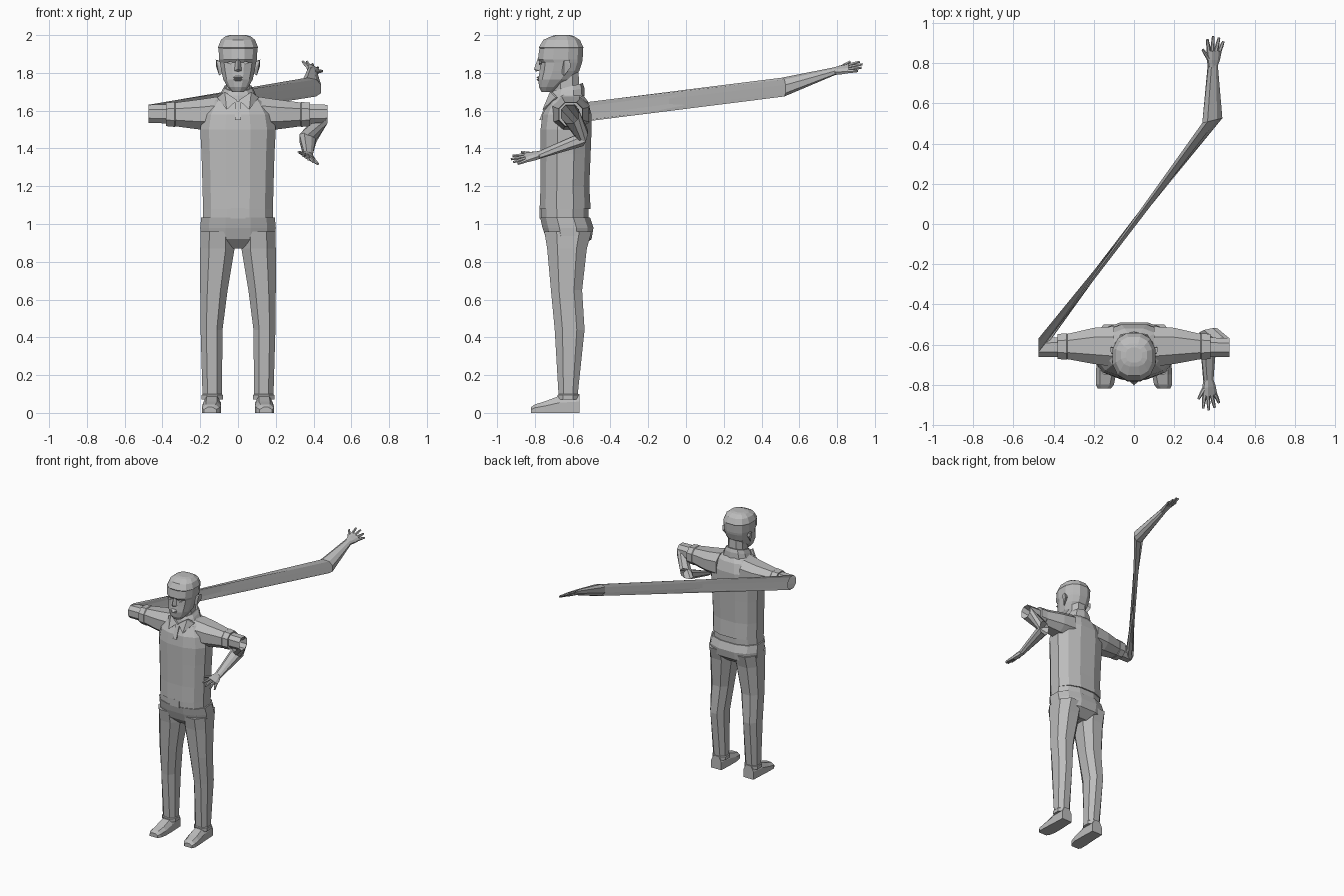
import bpy, bmesh
from math import sin, cos, pi, copysign
from mathutils import Vector as V

old = bpy.data.objects.get("Cube")
if old:
    bpy.data.objects.remove(old, do_unlink=True)

grey = bpy.data.materials.new("plain grey")
grey.use_nodes = True
COLOUR = (0.5, 0.5, 0.5, 1)
grey.diffuse_color = COLOUR
grey.node_tree.nodes["Principled BSDF"].inputs["Base Color"].default_value = COLOUR


def ring(centre, u, v, n=12, power=2.4):
    """Flat-sided rounded cross-section spanned by half-axes u and v."""
    pts = []
    for i in range(n):
        a = 2 * pi * (i + 0.5) / n
        c, s = [copysign(abs(t / cos(pi / n)) ** (2 / power), t) for t in (cos(a), sin(a))]
        pts.append(V(centre) + V(u) * c + V(v) * s)
    return pts


def level(z, hx, front, back, n=12, cx=0, power=2.4, tilt=0):
    """Horizontal section; tilt raises the back."""
    hy = (back - front) / 2
    return ring((cx, (front + back) / 2, z), (hx, 0, 0), (0, hy, tilt), n, power)


def loft(name, rings):
    bm = bmesh.new()
    loops = [[bm.verts.new(p) for p in r] for r in rings]
    for a, b in zip(loops, loops[1:]):
        for i in range(len(a)):
            j = (i + 1) % len(a)
            bm.faces.new((a[i], a[j], b[j], b[i]))
    bm.faces.new(loops[0])
    bm.faces.new(loops[-1])
    bmesh.ops.recalc_face_normals(bm, faces=bm.faces)
    return finish(name, bm)


def finish(name, bm):
    me = bpy.data.meshes.new(name)
    bm.to_mesh(me)
    bm.free()
    me.materials.append(grey)
    ob = bpy.data.objects.new(name, me)
    bpy.context.collection.objects.link(ob)
    return ob


def hull(name, points):
    bm = bmesh.new()
    for p in points:
        bm.verts.new(p)
    bmesh.ops.convex_hull(bm, input=bm.verts)
    bmesh.ops.dissolve_limit(bm, angle_limit=0.02, verts=bm.verts, edges=bm.edges)
    return finish(name, bm)


# Shirt and belt
loft("shirt", [level(*r) for r in (
    (1.08, .185, -.775, -.505), (1.2, .188, -.77, -.512), (1.37, .193, -.77, -.505),
    (1.5, .2, -.77, -.5), (1.58, .185, -.76, -.5), (1.65, .14, -.725, -.52),
    (1.69, .08, -.695, -.55))])
loft("belt", [level(z, .185, -.768, -.515) for z in (1.02, 1.09)])
hull("belt_buckle", [(x, y, z) for x in (-.04, .04) for y in (-.775, -.76) for z in (1.03, 1.085)])
hull("shirt_placket", [(x, y, z) for x in (-.015, .015)
                       for y, z in ((-.776, 1.55), (-.76, 1.55), (-.738, 1.65), (-.72, 1.65))])

# Trousers
loft("trouser_hips", [level(*r) for r in (
    (1.035, .195, -.772, -.508), (.98, .2, -.76, -.49), (.92, .198, -.74, -.5),
    (.87, .1, -.69, -.56))])
for side, s in (("left", 1), ("right", -1)):
    loft(side + "_trouser_leg", [
        level(z, (x1 - x0) / 2, f, b, 8, s * (x0 + x1) / 2) for z, x0, x1, f, b in (
            (.96, .02, .198, -.75, -.5), (.87, .018, .2, -.735, -.525),
            (.65, .055, .2, -.715, -.55), (.44, .082, .198, -.695, -.537),
            (.1, .085, .188, -.675, -.573), (.095, .08, .192, -.68, -.568),
            (.07, .08, .192, -.68, -.568))])
    # Shoes
    loft(side + "_shoe", [
        [(s * x, y, z) for x, z in ((x0, 0), (x1, 0), (x1, h * .6), (x1 - .02, h),
                                    (x0 + .02, h), (x0, h * .6))]
        for y, x0, x1, h in ((-.565, .095, .18, .1), (-.67, .09, .185, .09),
                             (-.75, .09, .19, .06), (-.8, .1, .19, .045),
                             (-.82, .115, .18, .03))])
    # Sleeves and their cuffs
    loft(side + "_sleeve", [
        ring((s * x, y, z), (0, hy, 0), (0, 0, hz), 8) for x, y, z, hy, hz in (
            (.1, -.61, 1.585, .1, .09), (.2, -.607, 1.58, .09, .08),
            (.33, -.61, 1.58, .063, .063), (.335, -.61, 1.58, .066, .066),
            (.38, -.61, 1.58, .062, .062))])
    # Collar flaps
    flap = [(.005, -.738, 1.655), (.07, -.72, 1.7), (.11, -.69, 1.67), (.06, -.76, 1.605)]
    hull(side + "_collar_flap", [(s * x, y + d, z) for x, y, z in flap for d in (0, .012)])
    # Ears
    hull(side + "_ear", [(s * x, y, z) for x, y, z in (
        (.08, -.66, 1.8), (.08, -.65, 1.86), (.115, -.645, 1.865), (.118, -.615, 1.87),
        (.115, -.61, 1.83), (.1, -.645, 1.785), (.08, -.62, 1.85))])

# Arms: upper arm, elbow, wrist; the right one twists as it reaches far behind
ARM = {"right": ((-1, (.39, .515, 1.725), (.05, .012, -.01), (0, 0, .045)), (.392, .79, 1.81)),
       "left": ((1, (.37, -.535, 1.455), (.045, .01, 0), (0, .012, .042)), (.37, -.78, 1.365))}
for side, ((s, elbow, u, v), wrist) in ARM.items():
    loft(side + "_arm", [
        ring((s * .3, -.612, 1.583), (0, .05, 0), (0, 0, .052), 8),
        ring((s * .475, -.615, 1.583), (0, .046, 0), (0, 0, .048), 8),
        ring(elbow, u, v, 8),
        ring(wrist, (.023, 0, -.008), (.005, 0, .017), 8)])

    # Hands: palm plus five tapering digits fanned out across the palm
    fwd = V((.1, -s, -.2 * s)).normalized()
    across = V((.85, 0, -.5)).normalized()
    across = (across - fwd * across.dot(fwd)).normalized()
    up = fwd.cross(across)
    w = V(wrist)
    loft(side + "_palm", [ring(w + fwd * d, across * hw, up * ht, 8) for d, hw, ht in (
        (-.01, .022, .017), (.03, .034, .017), (.075, .04, .013))])
    digits = [(.032, -.07, -.85, .022)] + [
        (.07, -.03 + .02 * k, -.25 + .2 * k, length)
        for k, length in enumerate((.065, .078, .072, .055))]
    for k, (start, off, lean, length) in enumerate(digits):
        thumb = k == 0
        base = w + fwd * start + across * (-.025 if thumb else off)
        way = (fwd + across * lean).normalized()
        if thumb:
            length = .065
        flat = up.cross(way)
        loft(side + ("_thumb" if thumb else "_finger_%d" % k), [
            ring(base + way * length * t, flat * r, up * r, 6, 2)
            for t, r in ((0, .0095), (.55, .008), (1, .0055))])

# Neck and standing collar
loft("neck", [level(1.64, .065, -.7, -.56, 8), level(1.82, .062, -.7, -.57, 8)])
loft("collar", [level(1.665, .1, -.722, -.54, 10, tilt=.012),
                level(1.7, .085, -.718, -.542, 10, tilt=.02),
                level(1.725, .07, -.705, -.55, 10, tilt=.02)])

# Head, with a brow ledge above the eyes and a hairline step
loft("head", [level(*r) for r in (
    (1.7, .032, -.765, -.7), (1.725, .055, -.778, -.66), (1.765, .078, -.782, -.6),
    (1.81, .088, -.775, -.565), (1.855, .096, -.77, -.55), (1.872, .1, -.784, -.547),
    (1.93, .103, -.776, -.545), (1.935, .106, -.779, -.543), (1.975, .09, -.755, -.562),
    (1.995, .065, -.71, -.595), (2.0, .04, -.69, -.615))])
hull("nose", [(0, -.785, 1.875), (-.012, -.77, 1.87), (.012, -.77, 1.87), (0, -.805, 1.82),
              (-.02, -.775, 1.81), (.02, -.775, 1.81), (0, -.795, 1.808)])
for name, z in (("upper_lip", 1.775), ("lower_lip", 1.764)):
    hull(name, [(x, y, z + h) for x, y, h in (
        (-.032, -.775, 0), (.032, -.775, 0), (-.012, -.793, 0), (.012, -.793, 0),
        (-.014, -.778, .009), (.014, -.778, .009), (-.014, -.778, -.009), (.014, -.778, -.009))])
for name, s in (("left_eye", 1), ("right_eye", -1)):
    hull(name, [(s * x, y, z) for x, z in ((.025, 1.852), (.04, 1.862), (.06, 1.853), (.042, 1.845))
                for y in (-.777, -.765)])
